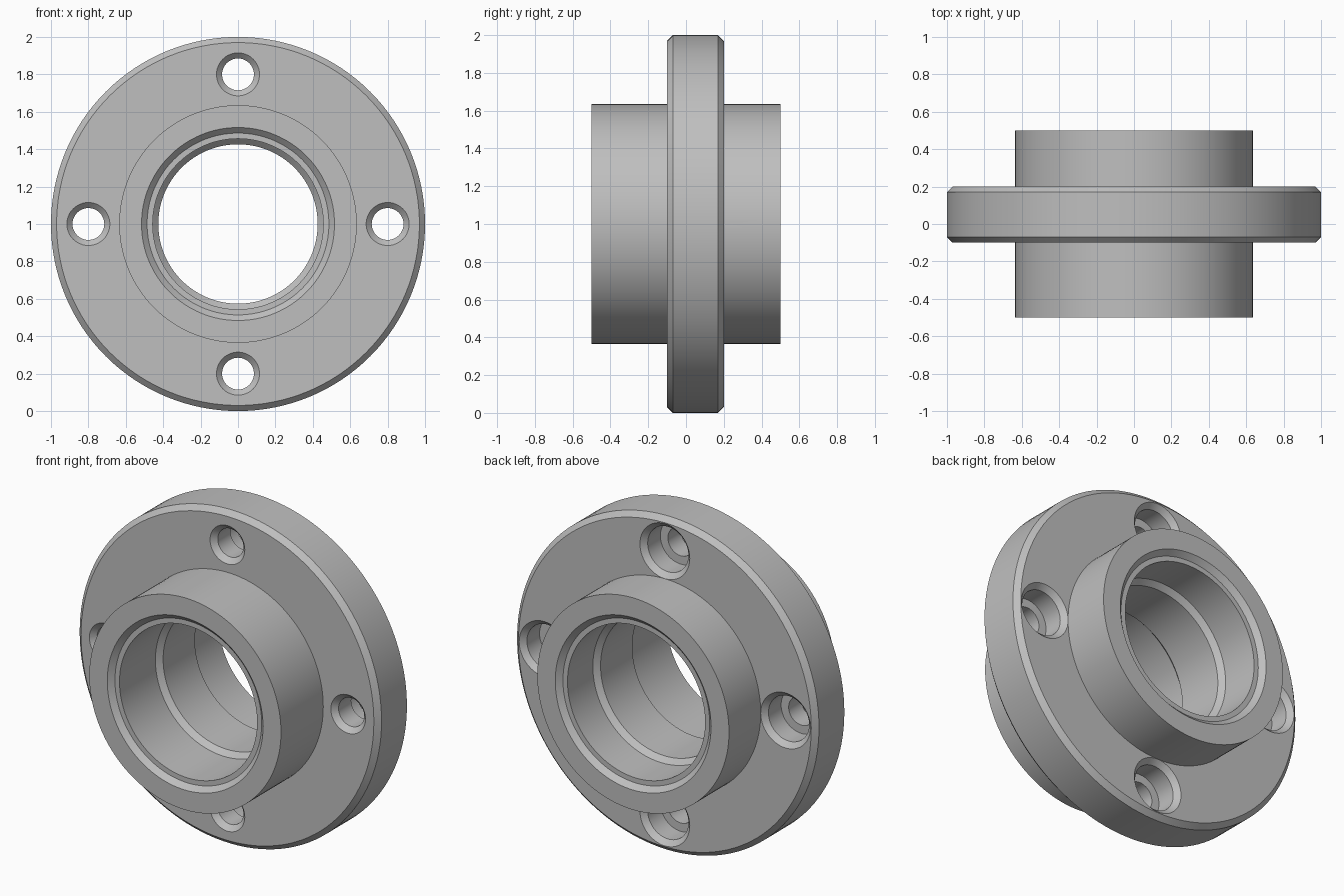
import bpy, bmesh
from math import pi, sin, cos, radians
from mathutils import Matrix

cube = bpy.data.objects.get("Cube")
if cube:
    bpy.data.objects.remove(cube, do_unlink=True)

steel = bpy.data.materials.new("plain_grey")
steel.use_nodes = True
GREY = (0.52, 0.52, 0.52, 1)
steel.diffuse_color = GREY
steel.node_tree.nodes["Principled BSDF"].inputs["Base Color"].default_value = GREY


def lathe(name, profile, sides, x=0, z=1):
    """Spin a closed (radius, y) profile about the y axis through (x, z)."""
    bm = bmesh.new()
    verts = [bm.verts.new((r, y, 0)) for r, y in profile]
    edges = [bm.edges.new((a, b)) for a, b in zip(verts, verts[1:] + verts[:1])]
    bmesh.ops.spin(bm, geom=verts + edges, cent=(0, 0, 0), axis=(0, 1, 0),
                   angle=2 * pi, steps=sides, use_merge=True)
    bmesh.ops.remove_doubles(bm, verts=bm.verts, dist=1e-5)
    # drop the slivers left where a profile lies on the axis
    loose = [e for e in bm.edges if not e.link_faces]
    bmesh.ops.delete(bm, geom=loose, context='EDGES')
    bmesh.ops.recalc_face_normals(bm, faces=bm.faces)
    bm.transform(Matrix.Translation((x, 0, z)))
    mesh = bpy.data.meshes.new(name)
    bm.to_mesh(mesh)
    bm.free()
    mesh.materials.append(steel)
    obj = bpy.data.objects.new(name, mesh)
    bpy.context.collection.objects.link(obj)
    return obj


# Flanged hub: outer shape front to back, then the stepped bore back to front
CH = 0.03
outer = [(0.516, -0.5), (0.635, -0.5), (0.635, -0.1), (1 - CH, -0.1),
         (1, -0.1 + CH), (1, 0.2 - CH), (1 - CH, 0.2), (0.635, 0.2),
         (0.635, 0.5), (0.516, 0.5)]
bore = [(0.486, 0.47), (0.456, 0.47), (0.456, 0.23), (0.426, 0.2),
        (0.426, -0.1), (0.456, -0.13), (0.456, -0.47), (0.486, -0.47)]
flange = lathe("flanged_hub", outer + bore, 128)

# Bolt holes: chamfered at the front, counterbored and chamfered at the back
over = 0.02
hole = [(0, -0.1 - over), (0.115 + over, -0.1 - over), (0.085, -0.1 + CH),
        (0.085, 0.05), (0.135, 0.05), (0.135, 0.2 - CH), (0.165, 0.2),
        (0.165, 0.2 + over), (0, 0.2 + over)]
for i in range(4):
    a = i * pi / 2
    cutter = lathe("bolt_hole_cutter", hole, 48, 0.8 * cos(a), 1 + 0.8 * sin(a))
    cutter.hide_render = True
    cut = flange.modifiers.new("bolt_hole", 'BOOLEAN')
    cut.operation, cut.solver, cut.object = 'DIFFERENCE', 'EXACT', cutter
    bpy.context.view_layer.objects.active = flange
    bpy.ops.object.modifier_apply(modifier=cut.name)
    bpy.data.objects.remove(cutter, do_unlink=True)

# Smooth round walls, sharp machined edges
bpy.ops.object.select_all(action='DESELECT')
flange.select_set(True)
bpy.context.view_layer.objects.active = flange
bpy.ops.object.shade_smooth_by_angle(angle=radians(30))
